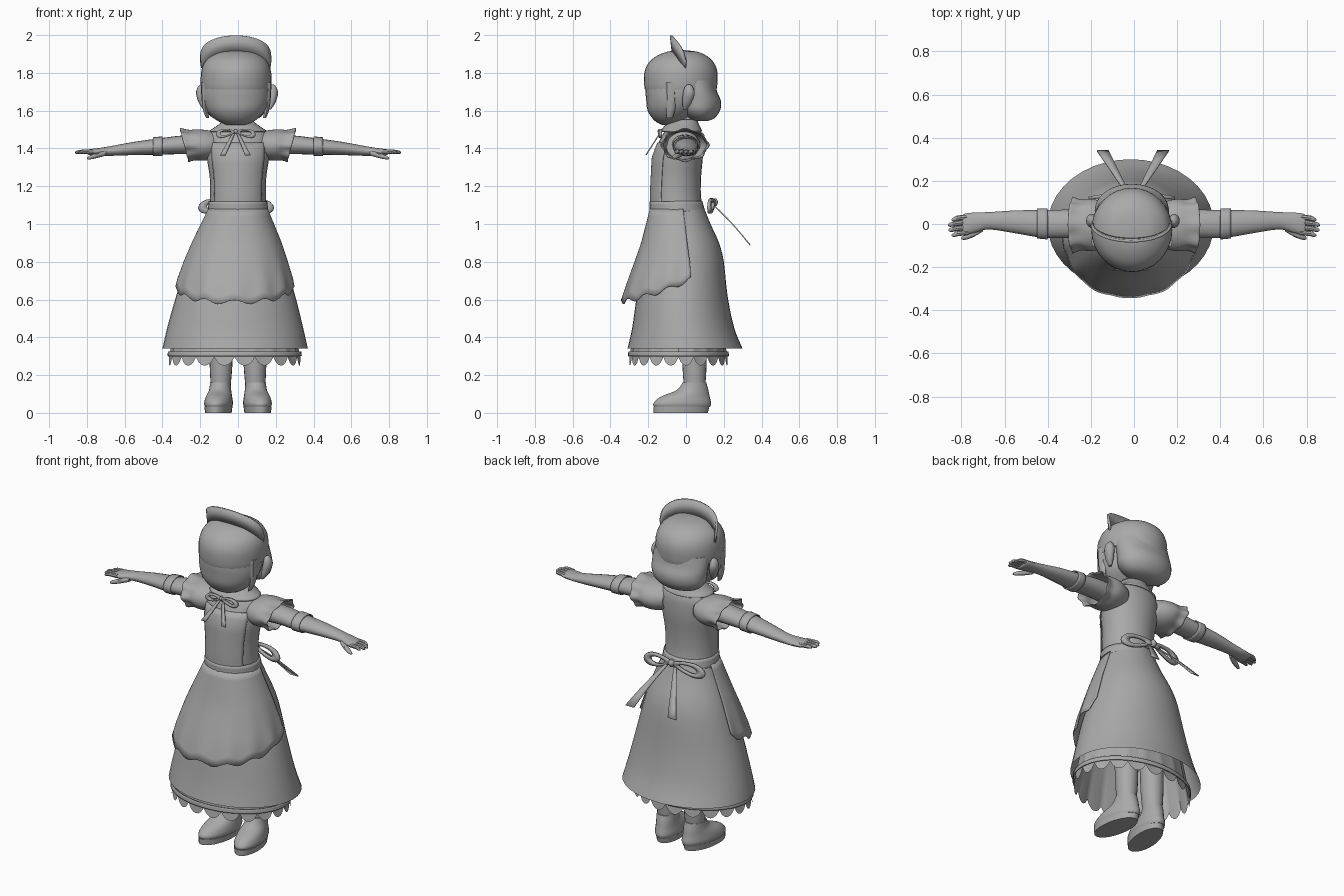
import bpy, bmesh
from math import sin, cos, pi, radians
from mathutils import Vector

cube = bpy.data.objects.get("Cube")
if cube:
    bpy.data.objects.remove(cube)

mat = bpy.data.materials.new("plain_grey")
mat.use_nodes = True
GREY = (0.4, 0.4, 0.4, 1)
mat.diffuse_color = GREY
mat.node_tree.nodes["Principled BSDF"].inputs["Base Color"].default_value = GREY
parts = []


def surface(name, rows, closed=True, caps=False, thick=0):
    """Skin a grid of points; closed joins each row into a ring."""
    bm = bmesh.new()
    grid = [[bm.verts.new(p) for p in row] for row in rows]
    n = len(grid[0])
    for a, b in zip(grid, grid[1:]):
        for i in range(n if closed else n - 1):
            j = (i + 1) % n
            bm.faces.new((a[i], a[j], b[j], b[i]))
    if caps:
        bm.faces.new(grid[0])
        bm.faces.new(grid[-1])
    bmesh.ops.recalc_face_normals(bm, faces=bm.faces)
    me = bpy.data.meshes.new(name)
    bm.to_mesh(me)
    bm.free()
    me.materials.append(mat)
    ob = bpy.data.objects.new(name, me)
    bpy.context.collection.objects.link(ob)
    if thick:
        mod = ob.modifiers.new("thickness", 'SOLIDIFY')
        mod.thickness = thick
        mod.offset = 0
    parts.append(ob)
    return ob


def refine(rows, k=3):
    """Catmull-Rom smoothing of profile rows."""
    out = []
    for i in range(len(rows) - 1):
        a, b, c, d = (rows[max(0, min(len(rows) - 1, i + o))] for o in (-1, 0, 1, 2))
        for s in range(k):
            t = s / k
            out.append([q + t / 2 * (r - p + t * (2 * p - 5 * q + 4 * r - e + t * (3 * (q - r) + e - p)))
                        for p, q, r, e in zip(a, b, c, d)])
    return out + [list(rows[-1])]


def at(rows, z):
    """Profile row at a height; rows run downward."""
    for a, b in zip(rows, rows[1:]):
        if b[0] <= z <= a[0]:
            t = (a[0] - z) / (a[0] - b[0])
            return [p + (q - p) * t for p, q in zip(a, b)]
    return rows[0] if z > rows[0][0] else rows[-1]


def tube(name, rows, axis='Z', n=28, caps=True, k=3, thick=0):
    """Rows are (position, centre a, centre b, radius a, radius b)."""
    pts = []
    for p, a, b, ra, rb in refine(rows, k):
        ring = []
        for i in range(n):
            u = a + ra * cos(2 * pi * i / n)
            v = b + rb * sin(2 * pi * i / n)
            ring.append((u, v, p) if axis == 'Z' else (p, u, v))
        pts.append(ring)
    return surface(name, pts, True, caps, thick)


def strip(name, start, end, w0, w1, bend=0.0):
    """Flat widening ribbon tail."""
    rows = []
    for i in range(6):
        t = i / 5
        c = Vector(start).lerp(Vector(end), t) + Vector((0, 0, bend * sin(pi * t)))
        w = w0 + (w1 - w0) * t
        rows.append([c - Vector((w / 2, 0, 0)), c + Vector((w / 2, 0, 0))])
    surface(name, rows, False, thick=0.006)


def bow(name, c, length, width, back):
    """Two open teardrop loops and a knot."""
    for s, side in ((1, "left"), (-1, "right")):
        rows = []
        for f in (1, 0.55):
            ring = []
            for i in range(20):
                a = 2 * pi * i / 20
                x = length * (0.5 - 0.5 * f * cos(a))
                z = width * f * sin(a) * (0.4 + 0.6 * x / length)
                ring.append((c[0] + s * x, c[1] - back * x, c[2] + z - 0.15 * x))
            rows.append(ring)
        surface(f"{name}_loop_{side}", rows, thick=0.016)
    r = width * 0.4
    tube(name + "_knot", [(c[2] - r, c[0], c[1], r * .5, r * .5), (c[2], c[0], c[1], r, r),
                          (c[2] + r, c[0], c[1], r * .5, r * .5)], n=10)


# Dress: skirt and bodice
skirt = [(1.1, 0, -.04, .145, .13), (1.0, 0, -.03, .185, .16), (.9, -.005, -.015, .225, .19),
         (.8, -.01, -.012, .26, .212), (.62, -.012, -.02, .315, .24), (.45, -.015, -.015, .36, .27),
         (.34, -.015, -.005, .385, .305)]
tube("skirt", skirt, n=40, caps=False)
bodice = [(1.54, 0, -.005, .07, .06), (1.51, 0, -.015, .12, .085), (1.47, 0, -.02, .16, .105),
          (1.42, 0, -.03, .168, .12), (1.35, 0, -.043, .165, .132), (1.25, 0, -.05, .15, .13),
          (1.15, 0, -.053, .147, .132), (1.06, 0, -.045, .152, .138)]
tube("bodice", bodice)
tube("waistband", [(1.12, 0, -.053, .151, .136), (1.06, 0, -.045, .158, .144)], caps=False, thick=.008)
tube("collar", [(1.55, 0, -.01, .068, .066), (1.52, 0, -.02, .105, .088), (1.49, 0, -.025, .15, .108)],
     caps=False, thick=.008)

# Petticoat with scalloped hem
N = 120
rows = []
for v in range(9):
    ring = []
    for i in range(N):
        a = 2 * pi * i / N
        t = v / 8
        hem = .295 - .045 * abs(sin(10 * a)) ** .7
        ring.append((-.018 + (.28 + .068 * t) * cos(a), -.04 + (.205 + .055 * t) * sin(a),
                     .62 + (hem - .62) * t))
    rows.append(ring)
surface("petticoat", rows)
tube("petticoat_trim", [(.325, -.018, -.04, .35, .262), (.3, -.018, -.04, .353, .265)], n=48, caps=False, thick=.006)

# Apron front with wavy hem, and bib
apron = [(1.08, 0, -.045, .156, .145), (.9, -.007, -.035, .237, .2), (.8, -.012, -.03, .276, .24),
         (.7, -.015, -.03, .308, .275), (.58, -.02, -.03, .33, .312)]
rows = []
for v in range(13):
    row = []
    for i in range(61):
        u = i / 30 - 1
        a = u * radians(102)
        hem = .585 + .125 * u * u + .012 * cos(a * 14)
        z = 1.08 + (hem - 1.08) * v / 12
        _, cx, cy, rx, ry = at(apron, z)
        wave = 1 + .018 * (v / 12) ** 3 * cos(a * 14)
        sx = abs(sin(a)) ** .88 * (1 if a > 0 else -1)
        row.append((cx + rx * wave * sx, cy - ry * wave * cos(a), z))
    rows.append(row)
surface("apron", rows, False, thick=.004)
rows = []
for v in range(10):
    _, cx, cy, rx, ry = at(bodice, 1.08 + .35 * v / 9)
    rows.append([(cx + (rx + .005) * sin(a), cy - (ry + .005) * cos(a), 1.08 + .35 * v / 9)
                 for a in (radians(-55 + 110 * i / 16) for i in range(17))])
surface("apron_bib", rows, False, thick=.004)

# Neck and head
tube("neck", [(1.48, 0, -.005, .065, .065), (1.54, 0, -.005, .058, .06), (1.64, 0, -.01, .06, .06)])
tube("face", [(1.525, -.01, -.085, .05, .045), (1.55, -.01, -.085, .105, .085), (1.6, -.01, -.07, .155, .133),
              (1.66, -.01, -.058, .177, .153), (1.72, -.01, -.045, .18, .17), (1.8, -.01, -.04, .17, .165)])
tube("hair_cap", [(1.715, -.01, -.028, .18, .185), (1.72, -.01, -.028, .186, .192), (1.8, -.01, -.027, .186, .194),
                  (1.855, -.01, -.025, .168, .172), (1.89, -.01, -.022, .132, .132), (1.912, -.01, -.02, .085, .08),
                  (1.92, -.01, -.02, .015, .015)], n=32)
tube("hair_back", [(1.545, -.01, .08, .06, .035), (1.56, -.01, .08, .12, .07), (1.6, -.01, .075, .16, .105),
                   (1.65, -.01, .075, .168, .11), (1.7, -.01, .065, .172, .1), (1.76, -.01, .04, .17, .115)])

# Upright headband
rows = [[], []]
for i in range(25):
    s = radians(-90 + 7.5 * i)
    c = max(0, cos(s))
    rows[0].append((-.012 + .178 * sin(s), -.07 * c, 1.825 + .085 * c))
    rows[1].append((-.012 + .184 * sin(s), -.08 * c, 1.865 + .133 * c ** .6))
surface("headband", rows, False, thick=.012)

for s, side in ((1, "left"), (-1, "right")):
    # Ear and sidelock
    tube("ear_" + side, [(1.605, s * .17 - .005, -.005, .008, .01), (1.64, s * .182 - .005, .005, .02, .024),
                         (1.69, s * .192 - .005, .015, .025, .032), (1.725, s * .19 - .005, .015, .018, .022),
                         (1.738, s * .187 - .005, .015, .006, .008)], n=14)
    tube("sidelock_" + side, [(1.75, s * .168 - .01, -.08, .02, .03), (1.62, s * .165 - .01, -.08, .014, .025),
                              (1.56, s * .15 - .01, -.088, .008, .016)], n=8)

    # Arm, palm and fingers
    tube("arm_" + side, [(s * x, y, z, ry, rz) for x, y, z, ry, rz in (
        (.13, -.01, 1.42, .065, .055), (.28, 0, 1.42, .066, .05), (.42, 0, 1.41, .064, .043),
        (.55, .01, 1.4, .053, .035), (.67, .015, 1.387, .04, .026), (.73, .008, 1.382, .046, .021),
        (.785, -.002, 1.38, .05, .016), (.795, -.004, 1.38, .042, .01))], 'X', 20)
    tube("sleeve_cuff_" + side, [(s * .4, 0, 1.412, .069, .049), (s * .45, .003, 1.409, .067, .047)],
         'X', 20, False, thick=.006)
    for i in range(4):
        y = .033 - .024 * i
        tip = (.845, .862, .86, .845)[i]
        tube(f"finger_{i + 1}_{side}", [(s * .77, y, 1.382, .012, .012), (s * .82, y - .006, 1.383, .012, .011),
                                        (s * (tip - .01), y - .012, 1.38, .01, .009),
                                        (s * tip, y - .013, 1.378, .004, .004)], 'X', 8, k=2)
    tube("thumb_" + side, [(s * .7, -.02, 1.375, .014, .014), (s * .745, -.045, 1.363, .016, .014),
                           (s * .785, -.062, 1.352, .012, .011), (s * .8, -.066, 1.348, .004, .004)], 'X', 10, k=2)

    # Ruffled cap sleeve, opening slanted outward at the top
    rows = []
    for x, ry, rz in refine([(.1, .08, .06), (.15, .108, .075), (.2, .118, .08), (.245, .112, .076), (.285, .122, .084)]):
        ring = []
        for i in range(48):
            a = 2 * pi * i / 48
            f = 1 + .06 * max(0, (x - .2) / .085) * cos(8 * a)
            ring.append((s * (x + .25 * rz * sin(a) * (x - .1) / .18), -.005 + ry * f * cos(a),
                         1.418 + rz * f * sin(a)))
        rows.append(ring)
    surface("cap_sleeve_" + side, rows, thick=.005)

    # Leg, shoe and sole
    tube("leg_" + side, [(.65, s * .09, .03, .07, .07), (.4, s * .09, .042, .065, .066), (.25, s * .09, .045, .06, .064),
                         (.13, s * .092, .045, .052, .056)], n=20)
    shoe = tube("shoe_" + side, [(.03, 0, -.02, .068, .148), (.05, 0, -.02, .074, .155), (.085, 0, -.005, .068, .132),
                                 (.12, 0, .035, .058, .085), (.16, 0, .045, .054, .064)])
    sole = tube("sole_" + side, [(0, 0, -.028, .068, .145), (.034, 0, -.025, .072, .15)], k=1)
    for ob in (shoe, sole):
        ob.location.x = s * .1
        ob.rotation_euler.z = s * .15

    # Ribbon tails
    strip("back_bow_tail_" + side, (s * .02 - .005, .135, 1.11), (s * .14 - .005, .34, .888), .015, .055, .01)
    strip("neck_bow_tail_" + side, (s * .008 - .012, -.135, 1.485), (s * .066 - .014, -.212, 1.365), .012, .03)

bow("back_bow", (-.01, .15, 1.115), .2, .052, .15)
bow("neck_bow", (-.012, -.14, 1.49), .105, .03, -.05)

# Smooth shading with crisp edges
bpy.ops.object.select_all(action='DESELECT')
for ob in parts:
    ob.select_set(True)
bpy.context.view_layer.objects.active = parts[0]
bpy.ops.object.shade_smooth_by_angle(angle=radians(40))
